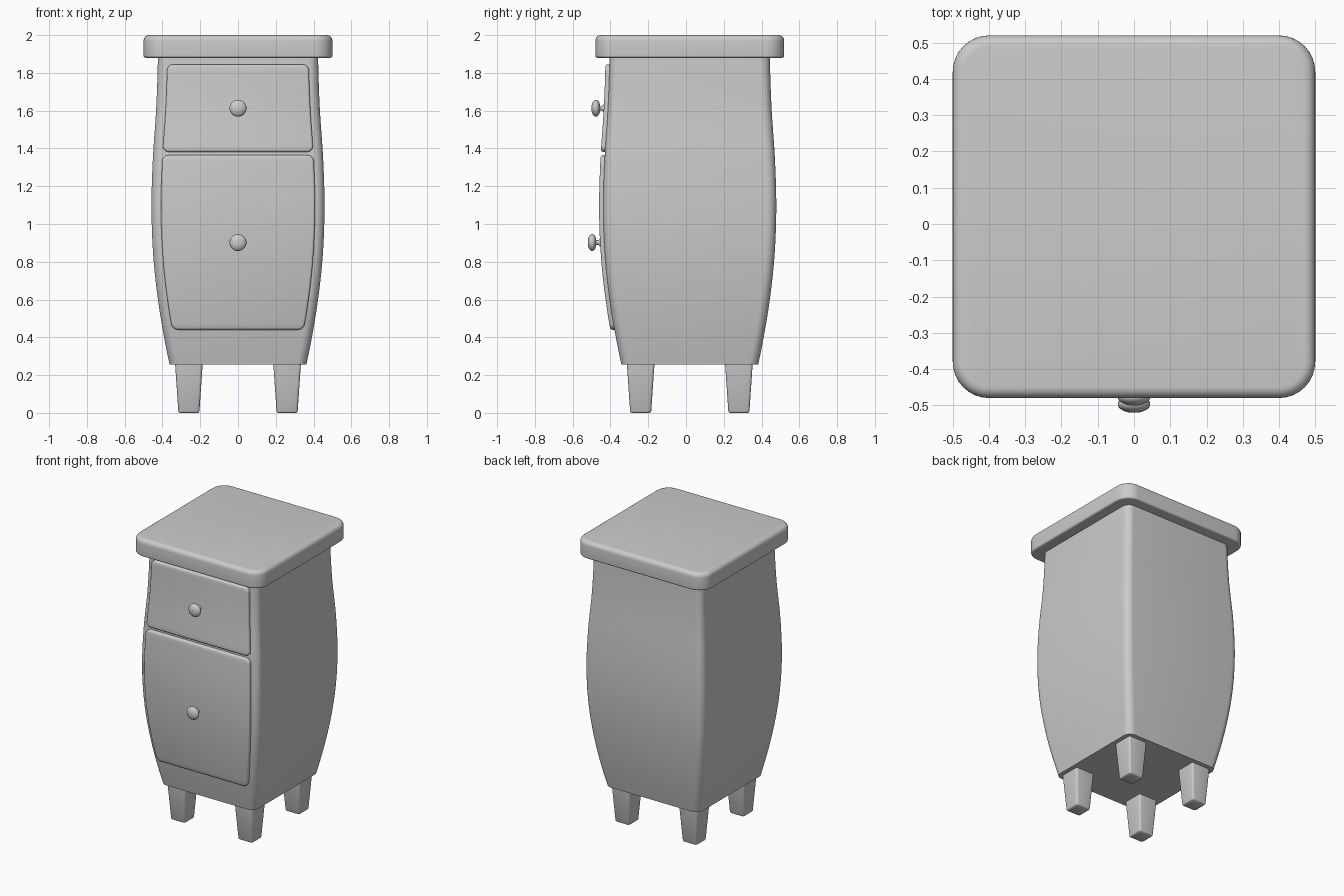
import bpy, bmesh, math
from mathutils import Vector

if "Cube" in bpy.data.objects:
    bpy.data.objects.remove(bpy.data.objects["Cube"])

CY = 0.02                      # cabinet centre in y
grey = bpy.data.materials.new("grey_paint")
grey.diffuse_color = (0.6, 0.6, 0.6, 1)
grey.use_nodes = True
grey.node_tree.nodes["Principled BSDF"].inputs["Base Color"].default_value = grey.diffuse_color


def finish(name, bm, angle=35):
    bmesh.ops.recalc_face_normals(bm, faces=bm.faces)
    me = bpy.data.meshes.new(name)
    bm.to_mesh(me)
    bm.free()
    ob = bpy.data.objects.new(name, me)
    bpy.context.collection.objects.link(ob)
    me.materials.append(grey)
    bpy.ops.object.select_all(action='DESELECT')
    ob.select_set(True)
    bpy.context.view_layer.objects.active = ob
    bpy.ops.object.shade_smooth_by_angle(angle=math.radians(angle))
    return ob


def bridge(bm, rings):
    """Join a list of equal-length closed vertex rings with quads."""
    for a, b in zip(rings, rings[1:]):
        n = len(a)
        for i in range(n):
            j = (i + 1) % n
            bm.faces.new((a[i], a[j], b[j], b[i]))


def rounded_square(cx, cy, half, r, seg):
    pts = []
    for k in range(4):
        q = k * math.pi / 2
        sx, sy = (1, -1, -1, 1)[k], (1, 1, -1, -1)[k]
        for i in range(seg + 1):
            a = q + i / seg * math.pi / 2
            pts.append((cx + sx * (half - r) + r * math.cos(a),
                        cy + sy * (half - r) + r * math.sin(a)))
    return pts


def square_loft(name, sections, cx=0, cy=CY, seg=8):
    """Stack rounded squares given as (z, half width, corner radius)."""
    bm = bmesh.new()
    rings = [[bm.verts.new((x, y, z)) for x, y in rounded_square(cx, cy, h, r, seg)]
             for z, h, r in sections]
    bridge(bm, rings)
    bm.faces.new(rings[0])
    bm.faces.new(rings[-1])
    return finish(name, bm)


# Bulging side profile, evenly spaced from the bottom to the top of the body
Z0, Z1 = 0.255, 1.885
KNOTS = [0.362, 0.413, 0.446, 0.458, 0.451, 0.433, 0.424]


def bulge(z):
    n = len(KNOTS) - 1
    u = min(max((z - Z0) / (Z1 - Z0), 0), 1) * n
    i = min(int(u), n - 1)
    t = u - i
    b, c = KNOTS[i], KNOTS[i + 1]
    a = KNOTS[i - 1] if i else 2 * b - c - 0.015
    d = KNOTS[i + 2] if i + 2 <= n else c
    return 0.5 * (2 * b + (c - a) * t + (2 * a - 5 * b + 4 * c - d) * t * t
                  + (3 * b - a - 3 * c + d) * t ** 3)


# Body
levels = [Z0 + (Z1 - Z0) * i / 36 for i in range(37)]
square_loft("body", [(z, bulge(z), 0.05) for z in levels])

# Table top with rounded edges
arc = [i / 6 * math.pi / 2 for i in range(7)]
top = [(1.88 + 0.012 * (1 - math.cos(a)), 0.488 + 0.012 * math.sin(a),
        0.088 + 0.012 * math.sin(a)) for a in arc]
top += [(1.97 + 0.03 * math.sin(a), 0.47 + 0.03 * math.cos(a),
         0.07 + 0.03 * math.cos(a)) for a in arc]
square_loft("table_top", top)

# Tapered legs
for sx, side in ((-1, "left"), (1, "right")):
    for sy, end in ((-1, "front"), (1, "back")):
        square_loft(f"leg_{end}_{side}",
                    [(0, 0.048, 0.009), (0.003, 0.053, 0.012), (0.009, 0.056, 0.014),
                     (0.26, 0.073, 0.014)],
                    sx * 0.26, CY + sy * 0.26, 4)


def drawer(name, zb, zt):
    """Front panel that follows the bulge, with rounded corners and edge."""
    bm = bmesh.new()
    thick, edge, rad = 0.022, 0.012, 0.032
    steps = [(0, -0.02), (0, thick - edge)]
    steps += [(edge * (1 - math.cos(a)), thick - edge + edge * math.sin(a)) for a in arc[2::2]]
    rings = []
    for inset, out in steps:
        r = rad - inset
        lo, hi = zb + inset, zt - inset
        side = [(r * (1 - math.sin(a)), lo + r * (1 - math.cos(a))) for a in arc]
        side += [(0, lo + r + (hi - lo - 2 * r) * i / 20) for i in range(1, 20)]
        side += [(r * (1 - math.cos(a)), hi - r + r * math.sin(a)) for a in arc]
        right = [Vector((bulge(z) - 0.05 - inset - c, CY - bulge(z) - out, z)) for c, z in side]
        left = [Vector((-p.x, p.y, p.z)) for p in reversed(right)]
        rings.append([bm.verts.new(p) for p in right + left])
    bridge(bm, rings)
    for ring in (rings[0], rings[-1]):
        n = len(ring)
        for i in range(n // 2 - 1):
            bm.faces.new((ring[i], ring[i + 1], ring[n - 2 - i], ring[n - 1 - i]))
    return finish(name, bm)


def knob(name, z):
    """Turned knob: flared stem and a flattened ball."""
    bm = bmesh.new()
    face = CY - bulge(z) - 0.022
    prof = [(0.022, -0.008), (0.02, 0.002), (0.014, 0.006), (0.012, 0.012), (0.013, 0.022)]
    for i in range(1, 12):
        a = math.pi * (0.09 + 0.9 * i / 12)
        prof.append((0.045 * math.sin(a), 0.042 - 0.024 * math.cos(a)))
    n = 28
    rings = [[bm.verts.new((r * math.cos(2 * math.pi * i / n), face - d,
                            z + r * math.sin(2 * math.pi * i / n))) for i in range(n)]
             for r, d in prof]
    bridge(bm, rings)
    bm.faces.new(rings[0])
    bm.faces.new(rings[-1])
    return finish(name, bm, 50)


drawer("upper_drawer", 1.382, 1.845)
drawer("lower_door", 0.44, 1.364)
knob("upper_knob", 1.613)
knob("lower_knob", 0.902)
